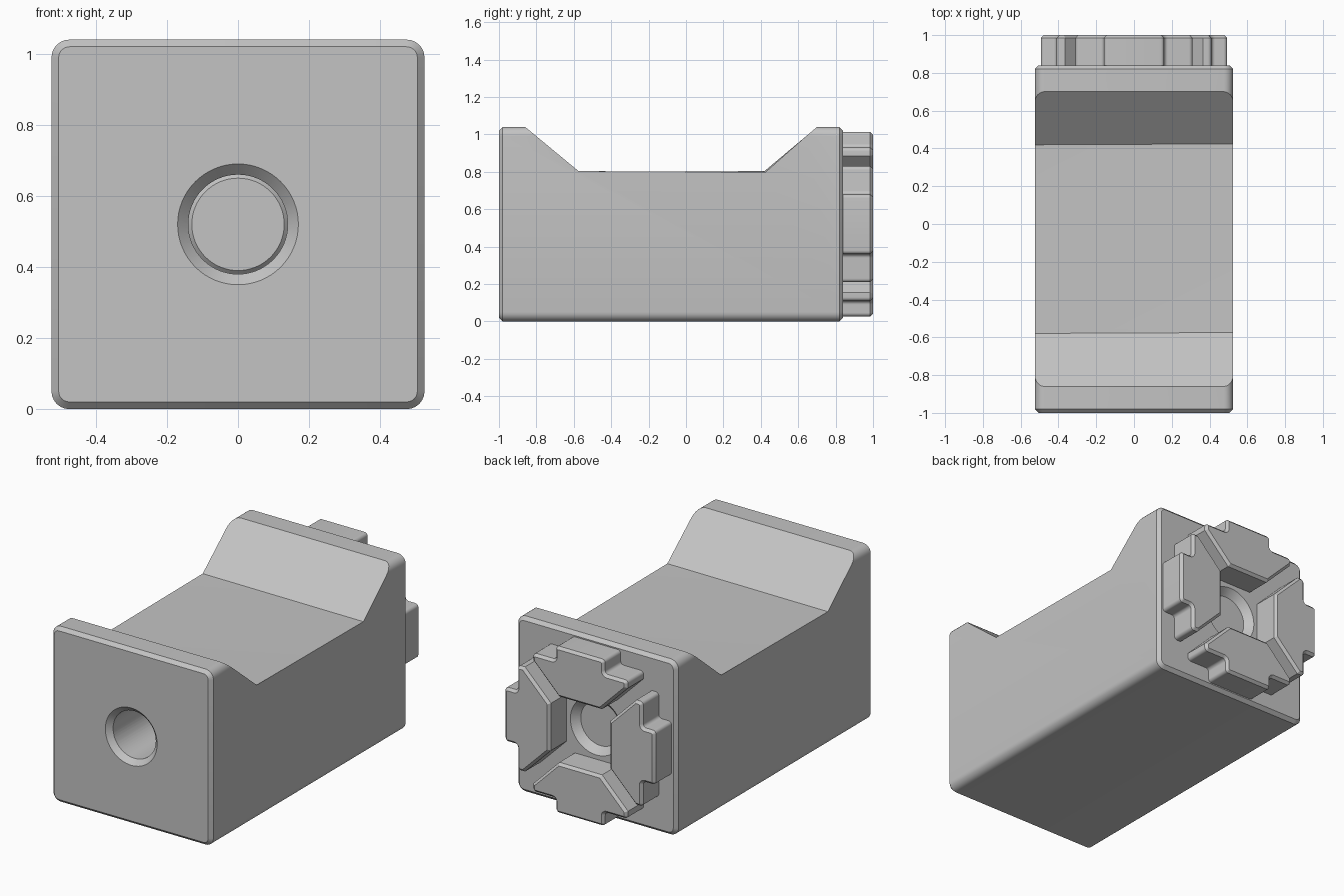
import bpy
import bmesh
from math import pi, radians
from mathutils import Matrix

if "Cube" in bpy.data.objects:
    bpy.data.objects.remove(bpy.data.objects["Cube"])

HALF_W, HEIGHT, MID = 0.525, 1.04, 0.52
FRONT, BACK, TIP = -1.0, 0.84, 1.0

grey = bpy.data.materials.new("light grey")
grey.use_nodes = True
colour = (0.55, 0.55, 0.55, 1)
grey.diffuse_color = colour
grey.node_tree.nodes["Principled BSDF"].inputs["Base Color"].default_value = colour


def to_object(name, bm, matrix=None):
    if matrix:
        bm.transform(matrix)
    bmesh.ops.recalc_face_normals(bm, faces=bm.faces[:])
    mesh = bpy.data.meshes.new(name)
    bm.to_mesh(mesh)
    bm.free()
    obj = bpy.data.objects.new(name, mesh)
    bpy.context.collection.objects.link(obj)
    mesh.materials.append(grey)
    return obj


def bevel(bm, edges, size, segments):
    bmesh.ops.bevel(bm, geom=edges, offset=size, offset_type='OFFSET',
                    segments=segments, profile=0.5, affect='EDGES',
                    clamp_overlap=True)


def prism(outline, y0, y1, radius=0, round_above=-9, chamfer=0, chamfer_at=()):
    """Extrude an (x, z) outline along y, round its corners, chamfer its ends."""
    bm = bmesh.new()
    face = bm.faces.new([bm.verts.new((x, y0, z)) for x, z in outline])
    new = bmesh.ops.extrude_face_region(bm, geom=[face])["geom"]
    bmesh.ops.translate(bm, vec=(0, y1 - y0, 0),
                        verts=[g for g in new if isinstance(g, bmesh.types.BMVert)])
    bmesh.ops.recalc_face_normals(bm, faces=bm.faces[:])
    if radius:
        bevel(bm, [e for e in bm.edges
                   if abs(e.verts[0].co.y - e.verts[1].co.y) > 0.01
                   and e.verts[0].co.z > round_above], radius, 6)
    for y in chamfer_at:
        bevel(bm, [e for e in bm.edges
                   if all(abs(v.co.y - y) < 1e-4 for v in e.verts)], chamfer, 1)
    return bm


def cone(r1, r2, y0, y1):
    """Truncated cone along y through the middle of the body."""
    bm = bmesh.new()
    bmesh.ops.create_cone(bm, cap_ends=True, segments=64, radius1=r1,
                          radius2=r2, depth=y1 - y0)
    return to_object("cutter", bm, Matrix.Translation((0, (y0 + y1) / 2, MID))
                     @ Matrix.Rotation(-pi / 2, 4, 'X'))


def activate(obj):
    bpy.ops.object.select_all(action='DESELECT')
    obj.select_set(True)
    bpy.context.view_layer.objects.active = obj


def cut(obj, cutter):
    cutter.hide_render = True
    activate(obj)
    mod = obj.modifiers.new("cut", 'BOOLEAN')
    mod.operation, mod.solver, mod.object = 'DIFFERENCE', 'EXACT', cutter
    bpy.ops.object.modifier_apply(modifier=mod.name)
    bpy.data.objects.remove(cutter)


# Rounded block with chamfered ends
block = [(-HALF_W, 0), (HALF_W, 0), (HALF_W, HEIGHT), (-HALF_W, HEIGHT)]
body = to_object("body", prism(block, FRONT, BACK, 0.05, chamfer=0.02,
                               chamfer_at=(FRONT, BACK)))

# Sloped saddle across the top (drawn in y and z, then turned to run along x)
slope = 0.29 / 0.24
rise = 0.06 * slope
saddle = [(-0.57, 0.8), (0.415, 0.8), (0.70 + rise, 1.1), (-0.86 - rise, 1.1)]
cut(body, to_object("cutter", prism(saddle, -1, 1), Matrix.Rotation(pi / 2, 4, 'Z')))

# Through bore, countersunk at both ends
cut(body, cone(0.14, 0.14, FRONT - 0.1, BACK + 0.1))
cut(body, cone(0.18, 0.13, FRONT - 0.01, FRONT + 0.04))
cut(body, cone(0.13, 0.18, BACK - 0.04, BACK + 0.01))

# Small easing along the two saddle floor edges
bm = bmesh.new()
bm.from_mesh(body.data)
bevel(bm, [e for e in bm.edges
           if all(abs(v.co.z - 0.8) < 1e-3 and abs(v.co.x) > HALF_W - 0.001
                  for v in e.verts)], 0.012, 2)
bm.to_mesh(body.data)
bm.free()

# Four T-shaped keys around the bore on the back
half = [(0.14, 0.195), (0.31, 0.365), (0.31, 0.41), (0.16, 0.41), (0.16, 0.493)]
key = half + [(-x, z) for x, z in reversed(half)]
parts = [body]
for i, side in enumerate(("top", "left", "bottom", "right")):
    turn = Matrix.Translation((0, 0, MID)) @ Matrix.Rotation(i * pi / 2, 4, 'Y')
    parts.append(to_object(side + "_key", prism(
        key, BACK - 0.01, TIP, 0.02, 0.38, 0.015, (TIP,)), turn))

for part in parts:
    activate(part)
    bpy.ops.object.shade_smooth_by_angle(angle=radians(30))
